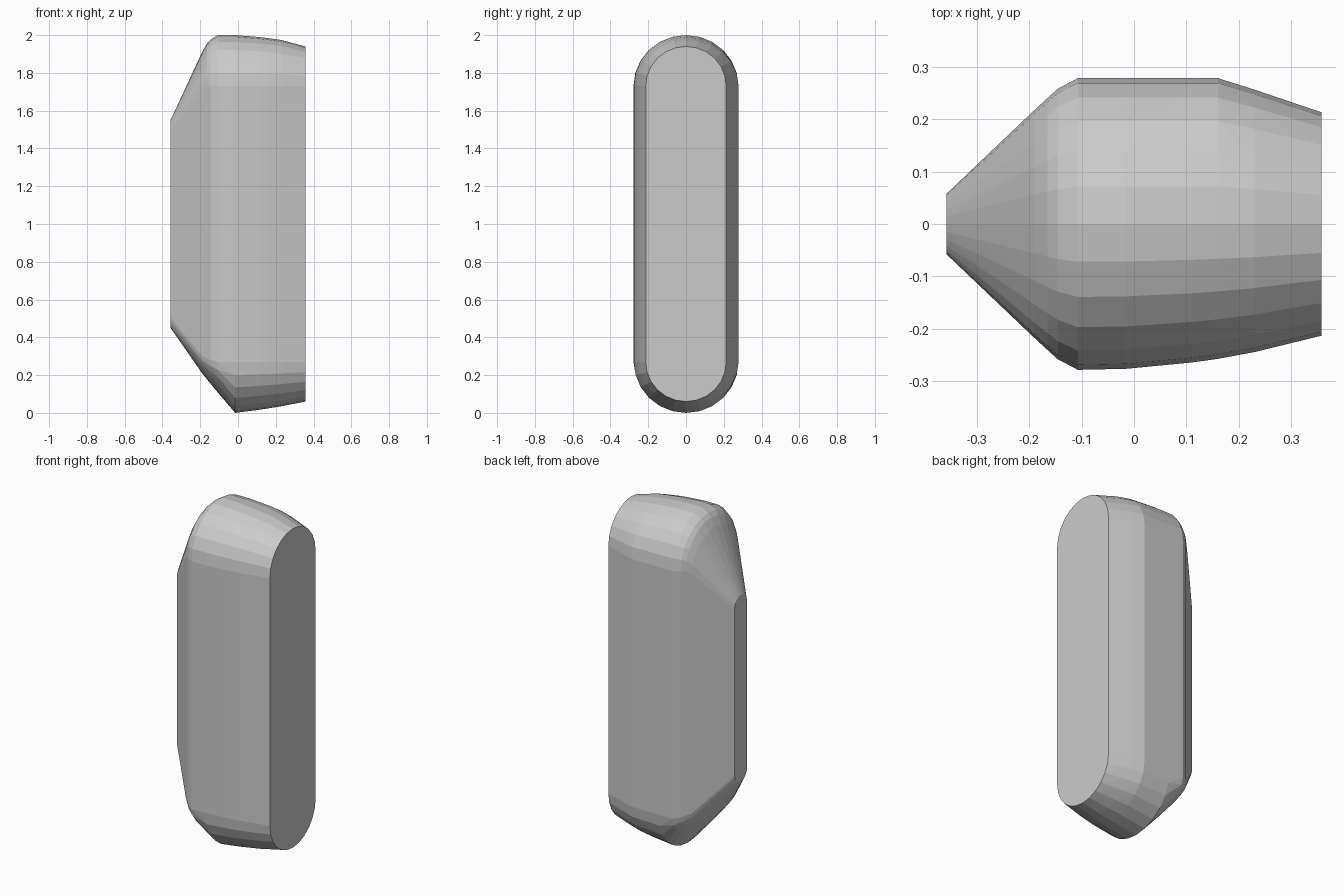
import bpy, bmesh, math

cube = bpy.data.objects.get("Cube")
if cube:
    bpy.data.objects.remove(cube)

grey = bpy.data.materials.new("light grey")
grey.use_nodes = True
grey.diffuse_color = (0.6, 0.6, 0.6, 1)
grey.node_tree.nodes["Principled BSDF"].inputs["Base Color"].default_value = (0.6, 0.6, 0.6, 1)

ARC = 12  # facets around each rounded end

# Upright rounded rings along x: x, front width, back width, top centre, top rise, low centre, low drop
RINGS = [
    (-0.357, 0.058, 0.058, 1.49, 0.06, 0.51, 0.06),
    (-0.190, 0.217, 0.217, 1.71, 0.20, 0.30, 0.09),
    (-0.165, 0.240, 0.240, 1.73, 0.225, 0.29, 0.11),
    (-0.145, 0.258, 0.258, 1.73, 0.247, 0.28, 0.125),
    (-0.107, 0.278, 0.278, 1.73, 0.270, 0.27, 0.162),
    (-0.015, 0.276, 0.278, 1.73, 0.270, 0.27, 0.270),
    (0.110, 0.264, 0.278, 1.73, 0.260, 0.27, 0.254),
    (0.160, 0.257, 0.278, 1.73, 0.254, 0.27, 0.246),
    (0.230, 0.244, 0.256, 1.73, 0.244, 0.27, 0.235),
    (0.357, 0.213, 0.213, 1.73, 0.210, 0.27, 0.210),
]


def ring_points(x, front, back, top, rise, low, drop):
    for centre, height in ((top, rise), (low, -drop)):
        for i in range(ARC + 1):
            a = math.pi * i / ARC
            c = math.cos(a)
            yield x, c * (back if c > 0 else front), centre + height * math.sin(a)


# Solid faceted shell wrapped around the rings
bm = bmesh.new()
for ring in RINGS:
    for point in ring_points(*ring):
        bm.verts.new(point)
hull = bmesh.ops.convex_hull(bm, input=bm.verts)
bmesh.ops.delete(bm, geom=[v for v in bm.verts if not v.link_faces], context='VERTS')
bmesh.ops.dissolve_limit(bm, angle_limit=math.radians(1), verts=bm.verts, edges=bm.edges)
bmesh.ops.recalc_face_normals(bm, faces=bm.faces)

mesh = bpy.data.meshes.new("faceted_body")
bm.to_mesh(mesh)
bm.free()
mesh.materials.append(grey)
body = bpy.data.objects.new("faceted_body", mesh)
bpy.context.collection.objects.link(body)
